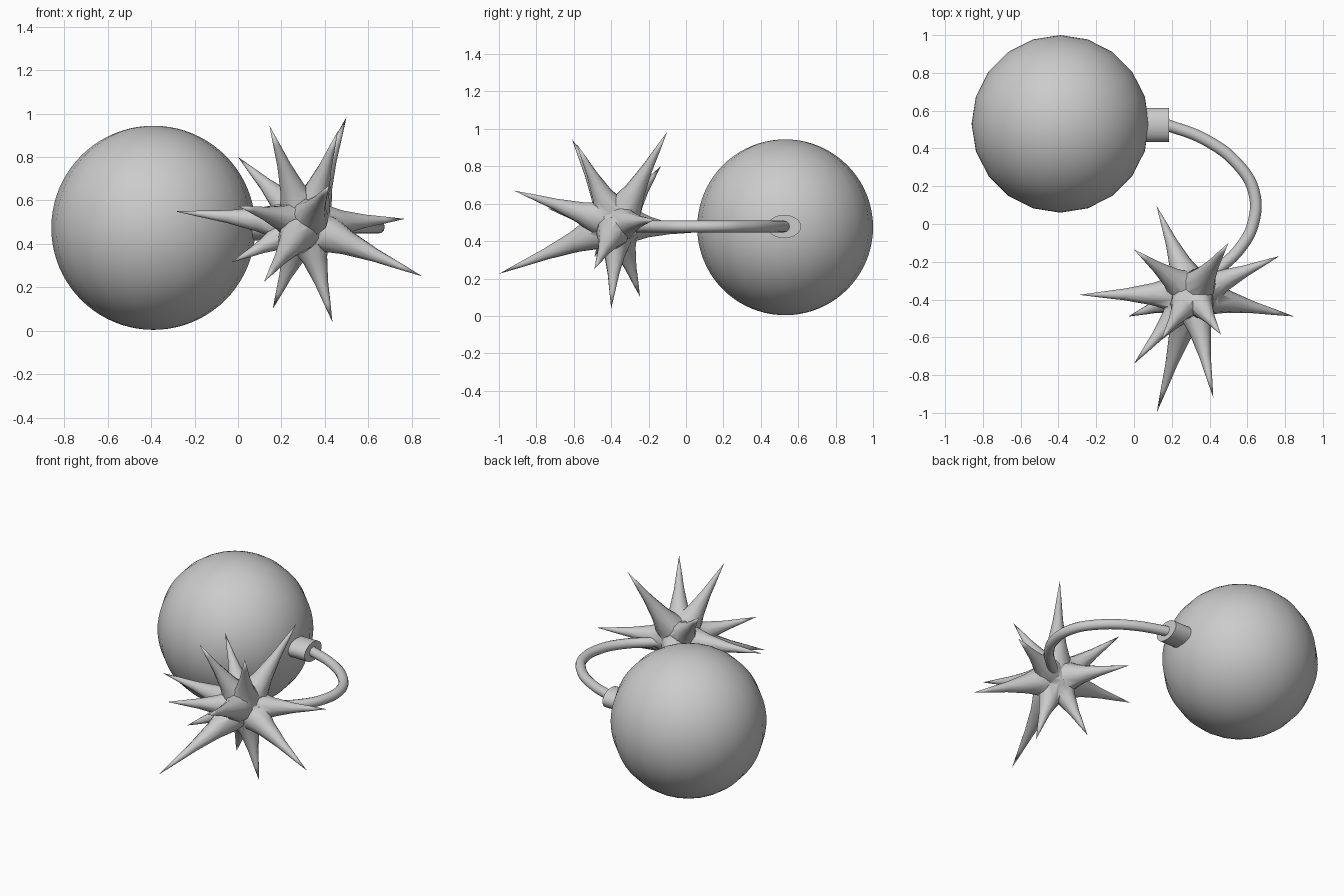
import bpy, bmesh, math
from mathutils import Vector, Matrix

if "Cube" in bpy.data.objects:
    bpy.data.objects.remove(bpy.data.objects["Cube"])


def smooth(ob, angle=40):
    bpy.ops.object.select_all(action='DESELECT')
    ob.select_set(True)
    bpy.context.view_layer.objects.active = ob
    bpy.ops.object.shade_smooth_by_angle(angle=math.radians(angle))


def make_object(name, bm):
    bmesh.ops.recalc_face_normals(bm, faces=bm.faces[:])
    me = bpy.data.meshes.new(name)
    bm.to_mesh(me)
    bm.free()
    ob = bpy.data.objects.new(name, me)
    bpy.context.collection.objects.link(ob)
    return ob


# Round body
bpy.ops.mesh.primitive_uv_sphere_add(segments=20, ring_count=40, radius=0.47,
                                     location=(-0.39, 0.53, 0.474))
body = bpy.context.object
body.name = "round_body"
smooth(body)

# Oval neck holding the fuse
bpy.ops.mesh.primitive_cylinder_add(vertices=32, radius=1, depth=0.19,
                                    location=(0.09, 0.525, 0.478),
                                    rotation=(0, math.pi / 2, 0))
neck = bpy.context.object
neck.name = "fuse_neck"
neck.scale = (0.062, 0.09, 1)
bpy.ops.object.transform_apply(location=False, rotation=False, scale=True)
smooth(neck)

# Curved fuse
path = [(0.16, 0.53), (0.38, 0.445), (0.55, 0.315), (0.635, 0.17), (0.63, 0.0),
        (0.56, -0.13), (0.44, -0.245), (0.34, -0.33)]
cu = bpy.data.curves.new("fuse", 'CURVE')
cu.dimensions = '3D'
cu.bevel_depth = 0.031
cu.bevel_resolution = 4
cu.use_fill_caps = True
sp = cu.splines.new('BEZIER')
sp.bezier_points.add(len(path) - 1)
for bp, (x, y) in zip(sp.bezier_points, path):
    bp.co = (x, y, 0.478)
    bp.handle_left_type = bp.handle_right_type = 'AUTO'
sp.resolution_u = 6
fuse = bpy.data.objects.new("fuse", cu)
bpy.context.collection.objects.link(fuse)

# Spark burst: a small core with a concave spike towards each tip
CENTRE = Vector((0.31, -0.37, 0.49))
tips = [(0.50, -0.10, 0.985), (0.145, -0.61, 0.945), (0.46, -0.585, 0.92),
        (0.0, -0.135, 0.80), (-0.29, -0.375, 0.55), (0.0, -0.74, 0.575),
        (0.42, -0.92, 0.67), (0.12, -1.0, 0.225), (-0.03, -0.49, 0.315),
        (0.85, -0.49, 0.25), (0.77, -0.17, 0.515), (0.12, 0.095, 0.45),
        (0.435, -0.40, 0.04), (0.16, -0.245, 0.10)]
profile = [(0.03, 0.09), (0.2, 0.088), (0.36, 0.058), (0.6, 0.031), (0.8, 0.016)]
SIDES = 10


def add_spike(bm, tip):
    axis = Vector(tip) - CENTRE
    m = Matrix.Translation(CENTRE) @ axis.to_track_quat('Z', 'Y').to_matrix().to_4x4()
    rings = []
    for f, r in profile:
        rings.append([bm.verts.new(m @ Vector((r * math.cos(math.tau * i / SIDES),
                                               r * math.sin(math.tau * i / SIDES),
                                               f * axis.length)))
                      for i in range(SIDES)])
    end = bm.verts.new(tip)
    bm.faces.new(rings[0][::-1])
    for i in range(SIDES):
        j = (i + 1) % SIDES
        for a, b in zip(rings, rings[1:]):
            bm.faces.new((a[i], a[j], b[j], b[i]))
        bm.faces.new((rings[-1][i], rings[-1][j], end))


bm = bmesh.new()
bmesh.ops.create_icosphere(bm, subdivisions=2, radius=0.135,
                           matrix=Matrix.Translation(CENTRE))
burst = make_object("spark_burst", bm)
bm = bmesh.new()
for t in tips:
    add_spike(bm, t)
spikes = make_object("spark_spikes", bm)
spikes.hide_render = True

# Merge the spikes into the core so no inner faces remain
mod = burst.modifiers.new("merge", 'BOOLEAN')
mod.operation = 'UNION'
mod.solver = 'EXACT'
mod.use_self = True
mod.object = spikes
bpy.context.view_layer.objects.active = burst
bpy.ops.object.modifier_apply(modifier=mod.name)
bpy.data.objects.remove(spikes)
smooth(burst, 50)
